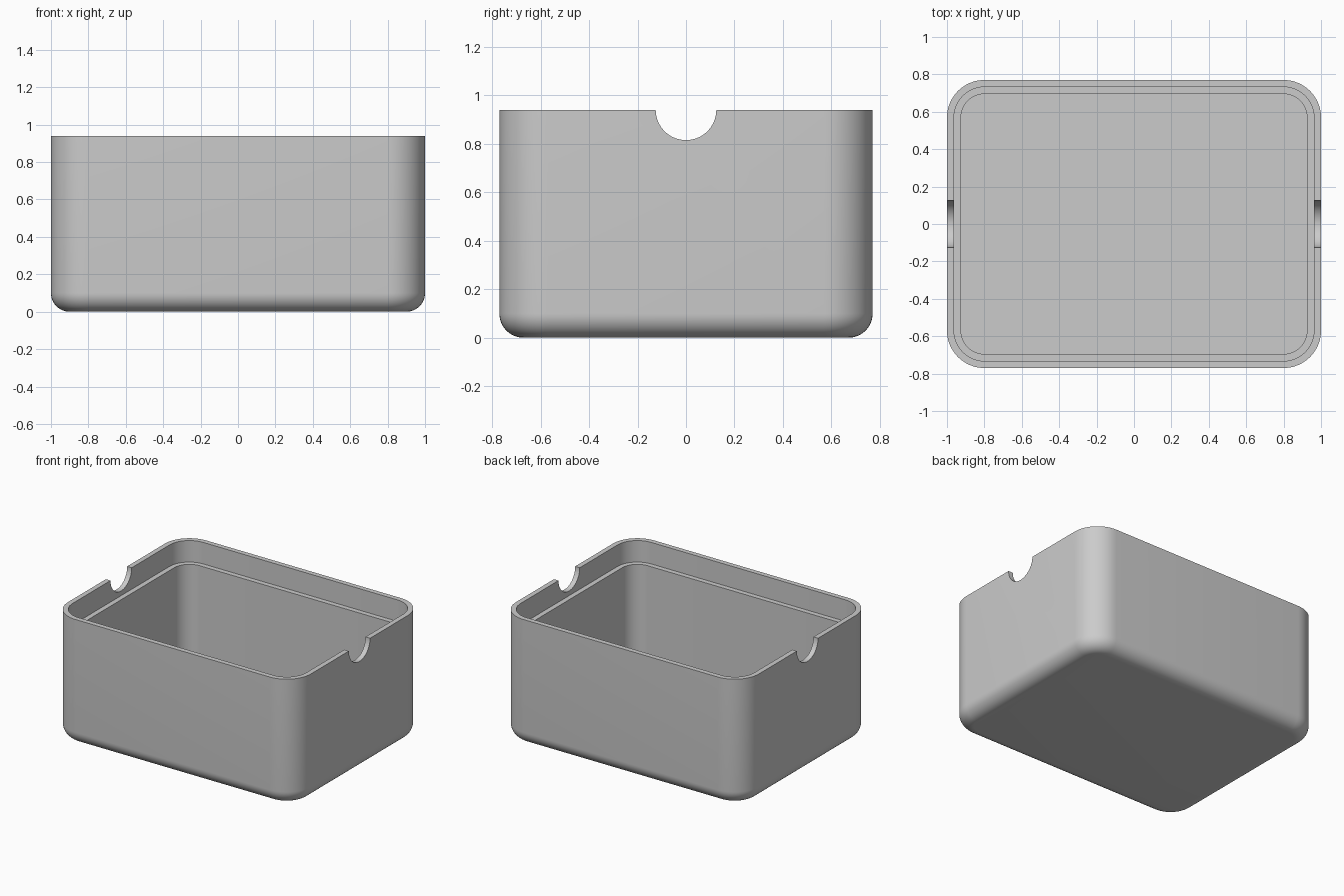
import bpy
import bmesh
from math import sin, cos, pi

cube = bpy.data.objects.get("Cube")
if cube:
    bpy.data.objects.remove(cube)

HALF_X, HALF_Y, HEIGHT = 1.0, 0.77, 0.94
CORNER, FILLET, LIP = 0.2, 0.1, 0.0375
LEDGE_Z, FLOOR_Z = HEIGHT - 0.16, 0.07
NOTCH = 0.125
STEPS = 12

grey = bpy.data.materials.new("light grey")
grey.use_nodes = True
colour = (0.6, 0.6, 0.6, 1)
grey.diffuse_color = colour
grey.node_tree.nodes["Principled BSDF"].inputs["Base Color"].default_value = colour


def rounded_ring(bm, radius, z):
    """Rounded rectangle whose corners share the same four centres."""
    cx, cy = HALF_X - CORNER, HALF_Y - CORNER
    verts = []
    for q, (sx, sy) in enumerate([(1, 1), (-1, 1), (-1, -1), (1, -1)]):
        for i in range(STEPS + 1):
            a = (q + i / STEPS) * pi / 2
            verts.append(bm.verts.new((sx * cx + radius * cos(a),
                                       sy * cy + radius * sin(a), z)))
    return verts


# Wall section: bottom fillet, outer wall, rim, lip, ledge, inner wall
section = []
for i in range(STEPS + 1):
    a = i / STEPS * pi / 2
    section.append((CORNER - FILLET + FILLET * sin(a), FILLET - FILLET * cos(a)))
section += [(CORNER, HEIGHT), (CORNER - LIP, HEIGHT), (CORNER - LIP, LEDGE_Z),
            (CORNER - 2 * LIP, LEDGE_Z), (CORNER - 2 * LIP, FLOOR_Z)]

# Box shell
bm = bmesh.new()
rings = [rounded_ring(bm, r, z) for r, z in section]
for low, high in zip(rings, rings[1:]):
    n = len(low)
    for i in range(n):
        j = (i + 1) % n
        bm.faces.new((low[i], low[j], high[j], high[i]))
bm.faces.new(rings[0][::-1])
bm.faces.new(rings[-1])
bmesh.ops.recalc_face_normals(bm, faces=bm.faces)
mesh = bpy.data.meshes.new("open_box")
bm.to_mesh(mesh)
bm.free()
mesh.materials.append(grey)
box = bpy.data.objects.new("open_box", mesh)
bpy.context.collection.objects.link(box)

# Finger notches through both end walls
bpy.ops.mesh.primitive_cylinder_add(vertices=64, radius=NOTCH, depth=3,
                                    location=(0, 0, HEIGHT), rotation=(0, pi / 2, 0))
cutter = bpy.context.object
cutter.name = "notch_cutter"
cutter.hide_render = True
cutter.data.materials.append(grey)
cut = box.modifiers.new("notches", "BOOLEAN")
cut.operation = "DIFFERENCE"
cut.solver = "EXACT"
cut.object = cutter

bpy.ops.object.select_all(action="DESELECT")
box.select_set(True)
bpy.context.view_layer.objects.active = box
bpy.ops.object.modifier_apply(modifier=cut.name)
bpy.data.objects.remove(cutter)
bpy.ops.object.shade_smooth_by_angle(angle=pi / 6)
